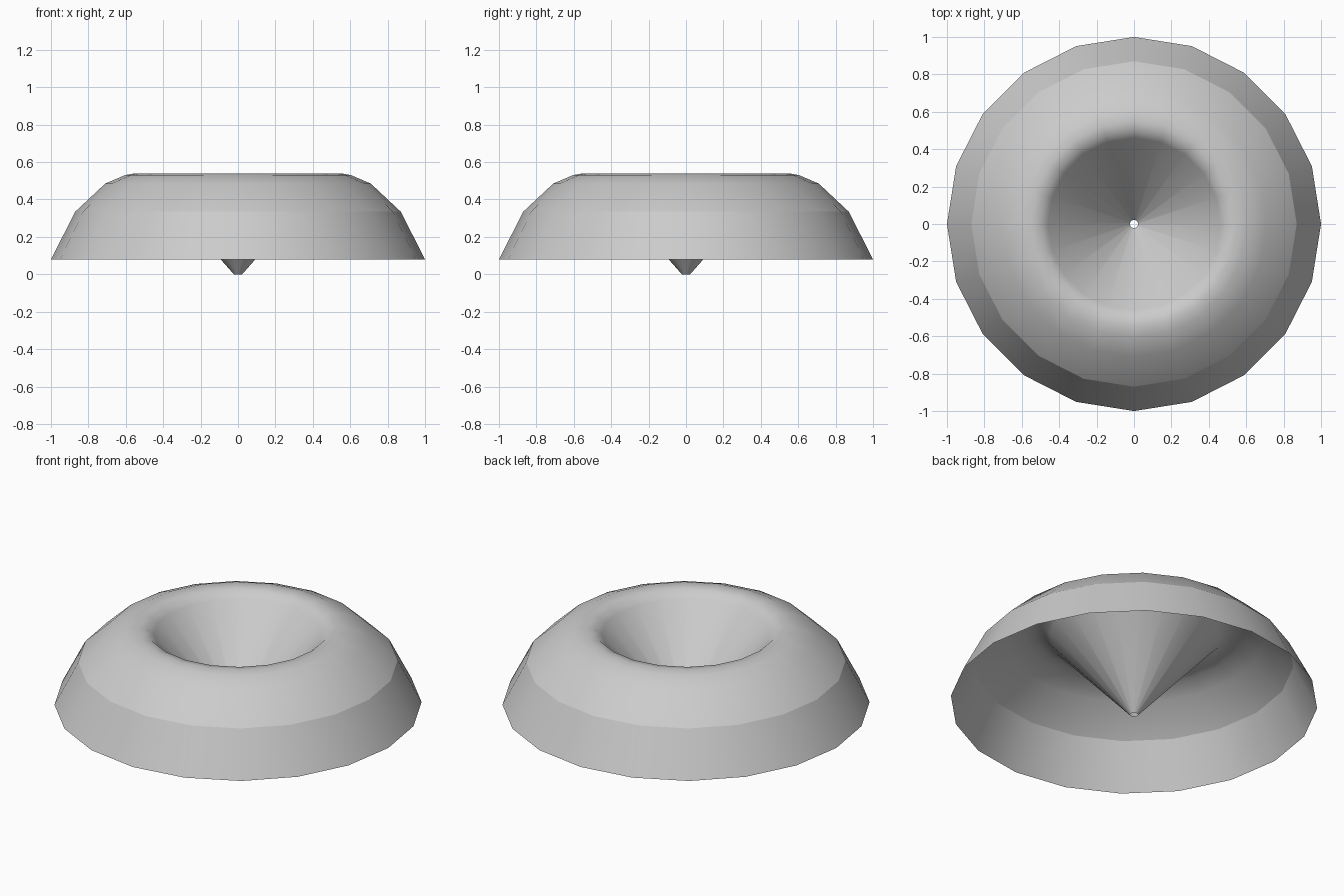
import bpy, bmesh, math

if "Cube" in bpy.data.objects:
    bpy.data.objects.remove(bpy.data.objects["Cube"])

SIDES = 20
# Radius and height, from the funnel tip up over the rim and down the skirt
PROFILE = [(0.022, 0.0), (0.46, 0.495), (0.495, 0.53), (0.55, 0.54),
           (0.605, 0.53), (0.71, 0.485), (0.87, 0.335), (1.0, 0.08)]
CREASE = 6  # ring where the shoulder meets the skirt

# Funnel-centred ring shell, a single open surface
bm = bmesh.new()
rings = []
for r, z in PROFILE:
    rings.append([bm.verts.new((r * math.cos(2 * math.pi * i / SIDES),
                                r * math.sin(2 * math.pi * i / SIDES), z))
                  for i in range(SIDES)])
for low, high in zip(rings, rings[1:]):
    for i in range(SIDES):
        j = (i + 1) % SIDES
        bm.faces.new((low[i], high[i], high[j], low[j])).smooth = True

# Hard edge around the shoulder
for i in range(SIDES):
    edge = bm.edges.get((rings[CREASE][i], rings[CREASE][(i + 1) % SIDES]))
    edge.smooth = False

mesh = bpy.data.meshes.new("funnel_ring_shell")
bm.to_mesh(mesh)
bm.free()
shell = bpy.data.objects.new("funnel_ring_shell", mesh)
bpy.context.collection.objects.link(shell)
